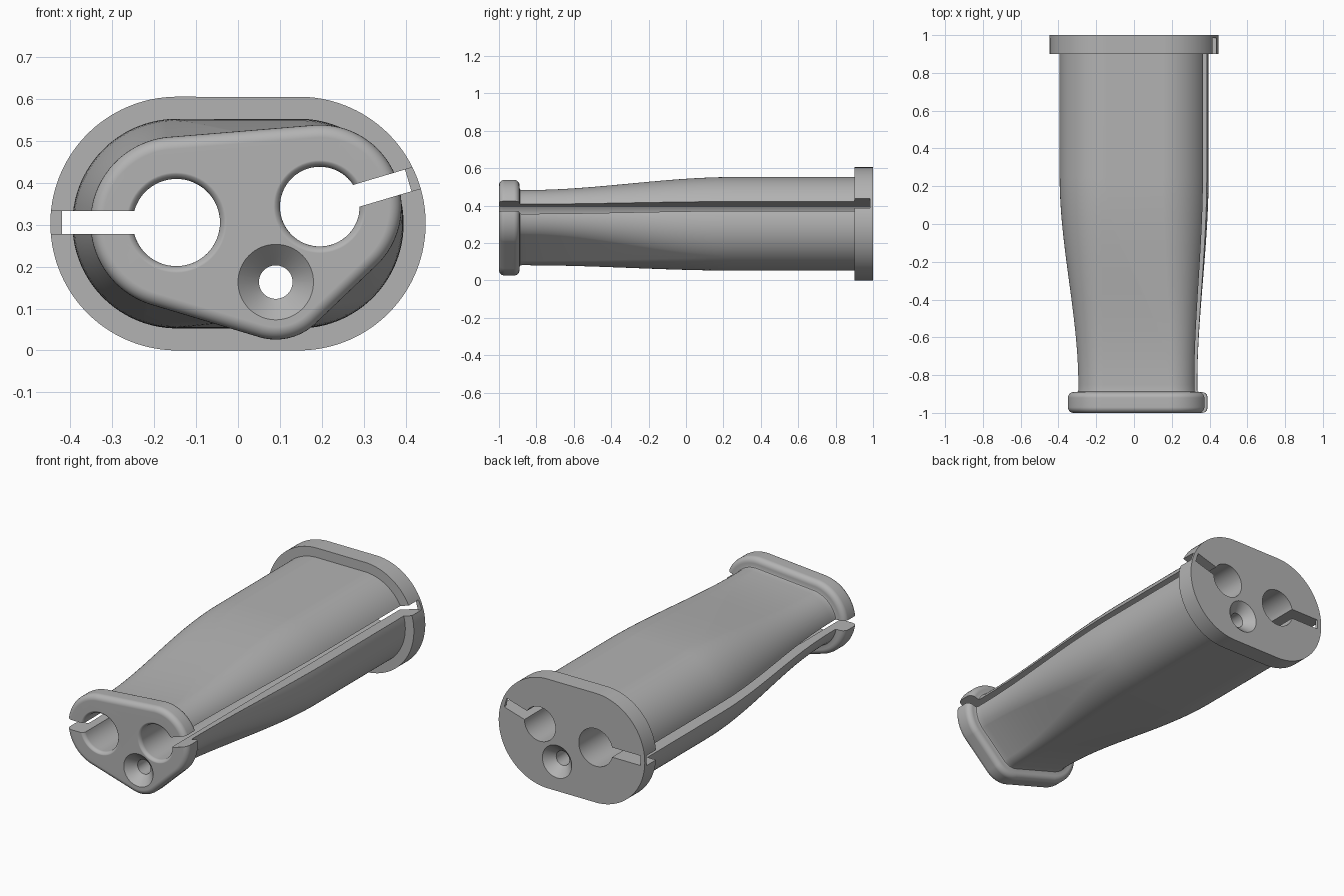
import bpy, bmesh
from math import sin, cos, pi, radians
from mathutils import Vector

if "Cube" in bpy.data.objects:
    bpy.data.objects.remove(bpy.data.objects["Cube"])

grey = bpy.data.materials.new("light_grey")
grey.use_nodes = True
colour = (0.45, 0.45, 0.45, 1)
grey.diffuse_color = colour
grey.node_tree.nodes["Principled BSDF"].inputs["Base Color"].default_value = colour

# Circles (x, z, radius) whose hull gives each end outline
LEFT_HOLE, RIGHT_HOLE, SCREW = (-0.147, 0.305), (0.195, 0.343), (0.09, 0.163)
FRONT = [(*LEFT_HOLE, 0.205), (*RIGHT_HOLE, 0.195), (*SCREW, 0.137)]
BACK = [(-0.145, 0.3025, 0.25), (0.145, 0.3025, 0.25)]
SIDES = 128


def hull_point(circles, a):
    """Point of the circles' hull furthest along direction a."""
    x, z, r = max(circles, key=lambda c: c[0] * cos(a) + c[1] * sin(a) + c[2])
    return Vector((x + r * cos(a), 0, z + r * sin(a)))


def outline(y, offset, blend):
    ring = []
    for i in range(SIDES):
        a = 2 * pi * (i + 0.37) / SIDES
        p = hull_point(FRONT, a).lerp(hull_point(BACK, a), blend)
        ring.append(p + Vector((offset * cos(a), y, offset * sin(a))))
    return ring


def circle(centre, r, y, n=64):
    return [Vector((centre[0] + r * cos(2 * pi * i / n), y,
                    centre[1] + r * sin(2 * pi * i / n))) for i in range(n)]


def loft(name, rings):
    """Skin a list of rings and cap both ends."""
    bm = bmesh.new()
    loops = [[bm.verts.new(p) for p in ring] for ring in rings]
    n = len(loops[0])
    for a, b in zip(loops, loops[1:]):
        for i in range(n):
            j = (i + 1) % n
            bm.faces.new((a[i], a[j], b[j], b[i]))
    bm.faces.new(loops[0])
    bm.faces.new(loops[-1])
    bmesh.ops.recalc_face_normals(bm, faces=bm.faces)
    mesh = bpy.data.meshes.new(name)
    bm.to_mesh(mesh)
    bm.free()
    mesh.materials.append(grey)
    obj = bpy.data.objects.new(name, mesh)
    bpy.context.collection.objects.link(obj)
    return obj


# Rounded front collar
F, STEPS = 0.03, 6
arc = [pi / 2 * k / STEPS for k in range(STEPS + 1)]
rings = [outline(-1 + F - F * cos(a), F * sin(a) - F, 0) for a in arc]
rings += [outline(-0.89 - F + F * sin(a), F * cos(a) - F, 0) for a in arc]

# Neck cove and body swelling into the rear stadium shape
rings += [outline(-0.89, -0.045, 0), outline(-0.887, -0.052, 0),
          outline(-0.88, -0.055, 0)]
for k in range(25):
    t = k / 24
    s = t * t * (3 - 2 * t)
    rings.append(outline(-0.85 + 1.1 * t, -0.055 * (1 - s), s))

# Rear flange
rings += [outline(0.9, 0, 1), outline(0.9, 0.0525, 1), outline(1, 0.0525, 1)]
grip = loft("grip_body", rings)


# Cable bores with a softened front lip
def bore(name, centre, r, lip=0.022):
    prof = [(r + lip, -1.1)]
    prof += [(r + lip - lip * cos(a), -1.001 + lip - lip * sin(a)) for a in reversed(arc)]
    prof.append((r, 1.1))
    return loft(name, [circle(centre, pr, y) for pr, y in prof])


# Slots from bore to outside, leaving a thin skin at the rear rim
def slot(name, centre, angle, reach, width=0.054):
    shape = [(0, -1.1), (0.6, -1.1), (0.6, 0.985), (reach, 0.985), (reach, 1.1), (0, 1.1)]
    out = Vector((cos(angle), 0, sin(angle)))
    side = Vector((-sin(angle), 0, cos(angle))) * width / 2
    base = Vector((centre[0], 0, centre[1]))
    flat = [base + out * d + Vector((0, y, 0)) for d, y in shape]
    return loft(name, [[p - side for p in flat], [p + side for p in flat]])


# Screw hole countersunk at both ends
sink = [(0.09, -1.1), (0.09, -1), (0.04, -0.95), (0.04, 0.95), (0.09, 1), (0.09, 1.1)]
cutters = [
    bore("left_bore_cutter", LEFT_HOLE, 0.104),
    bore("right_bore_cutter", RIGHT_HOLE, 0.095),
    slot("left_slot_cutter", LEFT_HOLE, pi, 0.273),
    slot("right_slot_cutter", RIGHT_HOLE, radians(16.5), 0.22),
    loft("screw_hole_cutter", [circle(SCREW, r, y) for r, y in sink]),
]

bpy.context.view_layer.objects.active = grip
grip.select_set(True)
for cutter in cutters:
    mod = grip.modifiers.new(cutter.name, "BOOLEAN")
    mod.operation = "DIFFERENCE"
    mod.solver = "EXACT"
    mod.object = cutter
    bpy.ops.object.modifier_apply(modifier=mod.name)
    bpy.data.objects.remove(cutter)

bpy.ops.object.shade_smooth_by_angle(angle=radians(30))
weighted = grip.modifiers.new("even_normals", "WEIGHTED_NORMAL")
weighted.keep_sharp = True
